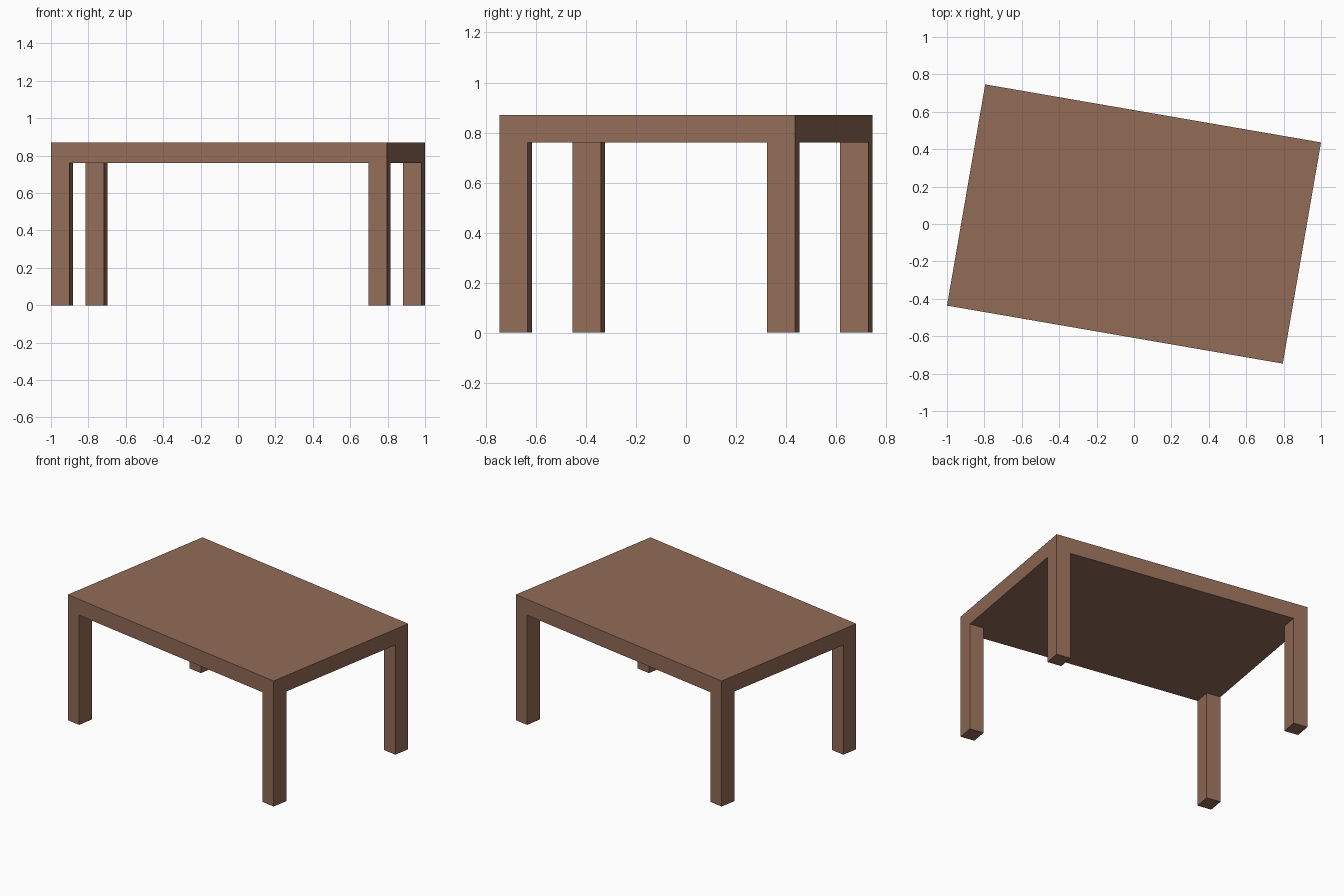
import bpy, bmesh, math
from mathutils import Matrix

if "Cube" in bpy.data.objects:
    bpy.data.objects.remove(bpy.data.objects["Cube"])

LENGTH, WIDTH = 1.822, 1.20
HEIGHT, LEG_HEIGHT = 0.87, 0.76
LEG_X, LEG_Y = 0.10, 0.115
TURN = math.radians(-9.8)

bm = bmesh.new()

# Table top slab
slab = bmesh.ops.create_cube(bm, size=1)["verts"]
bmesh.ops.scale(bm, vec=(LENGTH, WIDTH, HEIGHT - LEG_HEIGHT), verts=slab)
bmesh.ops.translate(bm, vec=(0, 0, (HEIGHT + LEG_HEIGHT) / 2), verts=slab)

# Cut lines that mark out the four corner legs
for axis, half, leg in ((0, LENGTH / 2, LEG_X), (1, WIDTH / 2, LEG_Y)):
    for side in (-1, 1):
        point, normal = [0, 0, 0], [0, 0, 0]
        point[axis] = side * (half - leg)
        normal[axis] = 1
        bmesh.ops.bisect_plane(bm, geom=bm.verts[:] + bm.edges[:] + bm.faces[:],
                               plane_co=point, plane_no=normal)

# Legs pulled down from the corners of the underside
bm.normal_update()
corners = []
for f in bm.faces:
    c = f.calc_center_median()
    if f.normal.z < -0.9 and abs(c.x) > LENGTH / 2 - LEG_X and abs(c.y) > WIDTH / 2 - LEG_Y:
        corners.append(f)
for f in corners:
    foot = bmesh.ops.extrude_discrete_faces(bm, faces=[f])["faces"][0]
    bmesh.ops.translate(bm, vec=(0, 0, -LEG_HEIGHT), verts=foot.verts[:])

# Turn the table slightly and merge flush faces
bmesh.ops.rotate(bm, verts=bm.verts[:], matrix=Matrix.Rotation(TURN, 3, "Z"))
bmesh.ops.dissolve_limit(bm, angle_limit=math.radians(1),
                         verts=bm.verts[:], edges=bm.edges[:])
bmesh.ops.recalc_face_normals(bm, faces=bm.faces[:])

mesh = bpy.data.meshes.new("table")
bm.to_mesh(mesh)
bm.free()
table = bpy.data.objects.new("table", mesh)
bpy.context.collection.objects.link(table)

# Brown wood
wood = bpy.data.materials.new("wood")
wood.diffuse_color = (0.29, 0.15, 0.095, 1)
wood.use_nodes = True
wood.node_tree.nodes["Principled BSDF"].inputs["Base Color"].default_value = wood.diffuse_color
mesh.materials.append(wood)
